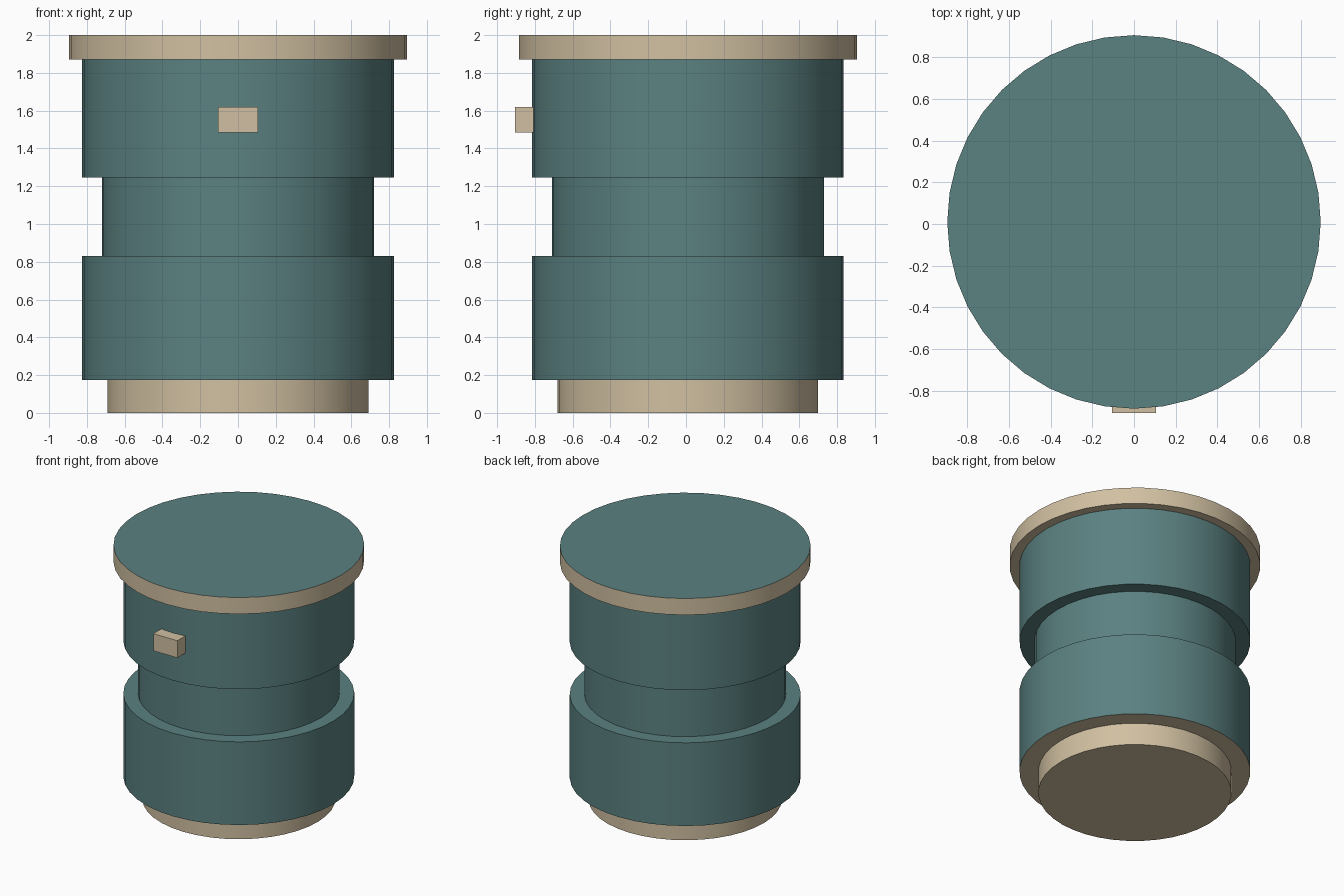
import bpy
import math

SIDES = 40
CENTRE_Y = 0.01

if "Cube" in bpy.data.objects:
    bpy.data.objects.remove(bpy.data.objects["Cube"])


def make_material(name, colour):
    mat = bpy.data.materials.new(name)
    mat.use_nodes = True
    mat.diffuse_color = colour
    mat.node_tree.nodes["Principled BSDF"].inputs["Base Color"].default_value = colour
    return mat


teal = make_material("muted_teal", (0.105, 0.22, 0.22, 1))
tan = make_material("sand_tan", (0.64, 0.53, 0.36, 1))


def drum(name, radius, bottom, top, side, upper, lower):
    """Upright cylinder with a material for its side, top and underside."""
    bpy.ops.mesh.primitive_cylinder_add(
        vertices=SIDES, radius=radius, depth=top - bottom,
        location=(0, CENTRE_Y, (top + bottom) / 2))
    obj = bpy.context.object
    obj.name = name
    for mat in (side, upper, lower):
        obj.data.materials.append(mat)
    for face in obj.data.polygons:
        if abs(face.normal.z) > 0.5:
            face.material_index = 1 if face.normal.z > 0 else 2
    bpy.ops.object.shade_smooth_by_angle(angle=math.radians(30))
    return obj


# Stacked round body, from the foot up to the lid
drum("foot", 0.69, 0, 0.175, tan, tan, tan)
drum("lower_body", 0.825, 0.175, 0.83, teal, teal, tan)
drum("waist", 0.72, 0.83, 1.245, teal, teal, teal)
drum("upper_body", 0.825, 1.245, 1.87, teal, teal, teal)
drum("lid", 0.895, 1.87, 2.0, tan, teal, tan)

# Small block on the front of the upper body
bpy.ops.mesh.primitive_cube_add(size=1, location=(0, -0.85, 1.5525))
block = bpy.context.object
block.name = "front_block"
block.scale = (0.21, 0.11, 0.135)
bpy.ops.object.transform_apply(location=False, rotation=False, scale=True)
block.data.materials.append(tan)
